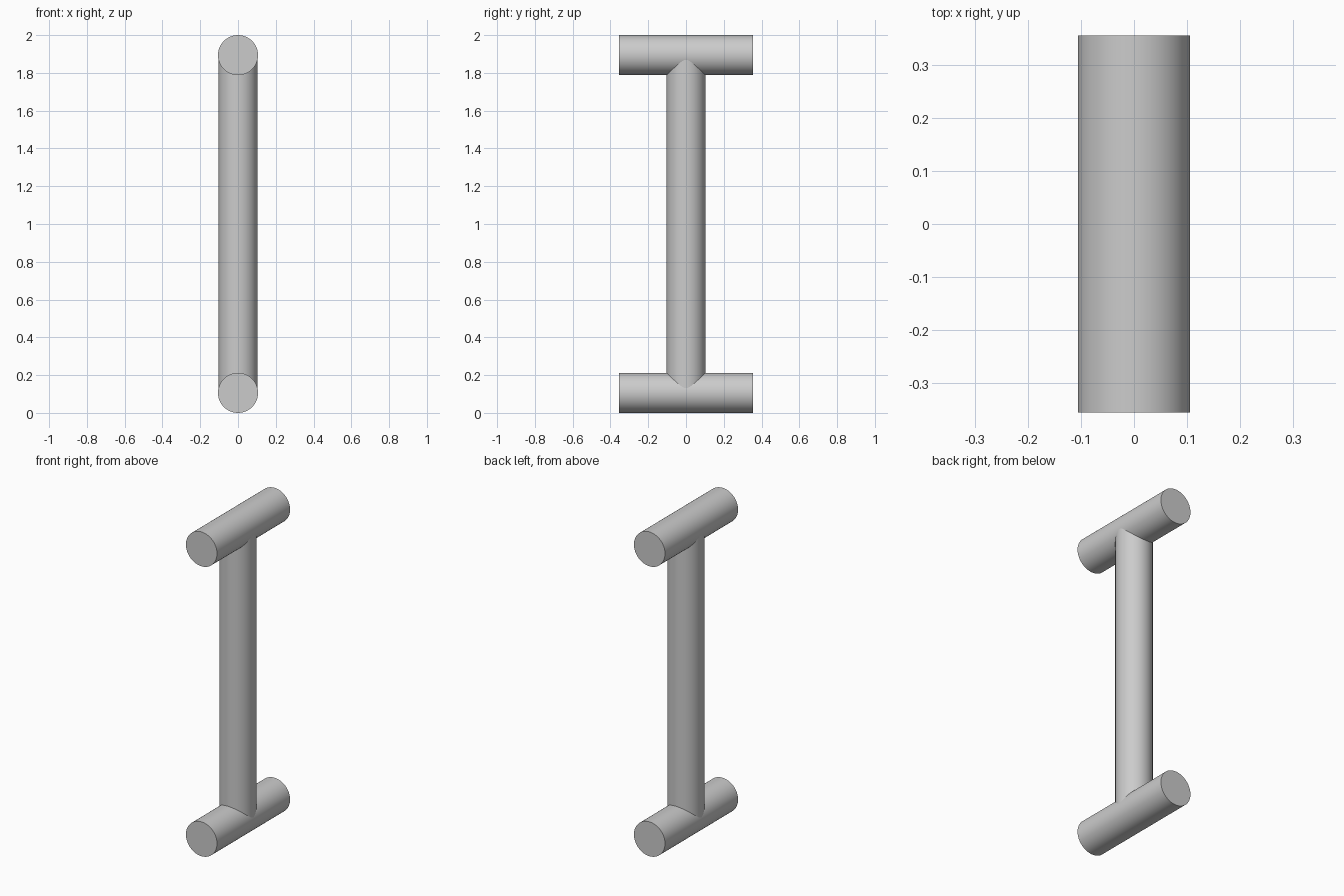
import bpy
import math

cube = bpy.data.objects.get("Cube")
if cube:
    bpy.data.objects.remove(cube, do_unlink=True)

BAR_RADIUS = 0.106
BAR_LENGTH = 0.712
POST_RADIUS = 0.103
HEIGHT = 2.0

# Single grey finish
grey = bpy.data.materials.new("light_grey")
grey.use_nodes = True
colour = (0.6, 0.6, 0.6, 1.0)
grey.diffuse_color = colour
grey.node_tree.nodes["Principled BSDF"].inputs["Base Color"].default_value = colour


def rod(name, radius, length, z, tilt=0.0):
    """Smooth round rod with sharp flat ends."""
    bpy.ops.mesh.primitive_cylinder_add(
        vertices=64, radius=radius, depth=length,
        location=(0, 0, z), rotation=(tilt, 0, 0))
    obj = bpy.context.object
    obj.name = obj.data.name = name
    obj.data.materials.append(grey)
    bpy.ops.object.transform_apply(location=False, rotation=True, scale=False)
    bpy.ops.object.shade_smooth_by_angle(angle=math.radians(30))
    return obj


# Horizontal bars, front to back
rod("bottom_bar", BAR_RADIUS, BAR_LENGTH, BAR_RADIUS, math.pi / 2)
rod("top_bar", BAR_RADIUS, BAR_LENGTH, HEIGHT - BAR_RADIUS, math.pi / 2)

# Upright post, ending on the axes of the bars
rod("post", POST_RADIUS, HEIGHT - 2 * BAR_RADIUS, HEIGHT / 2)
